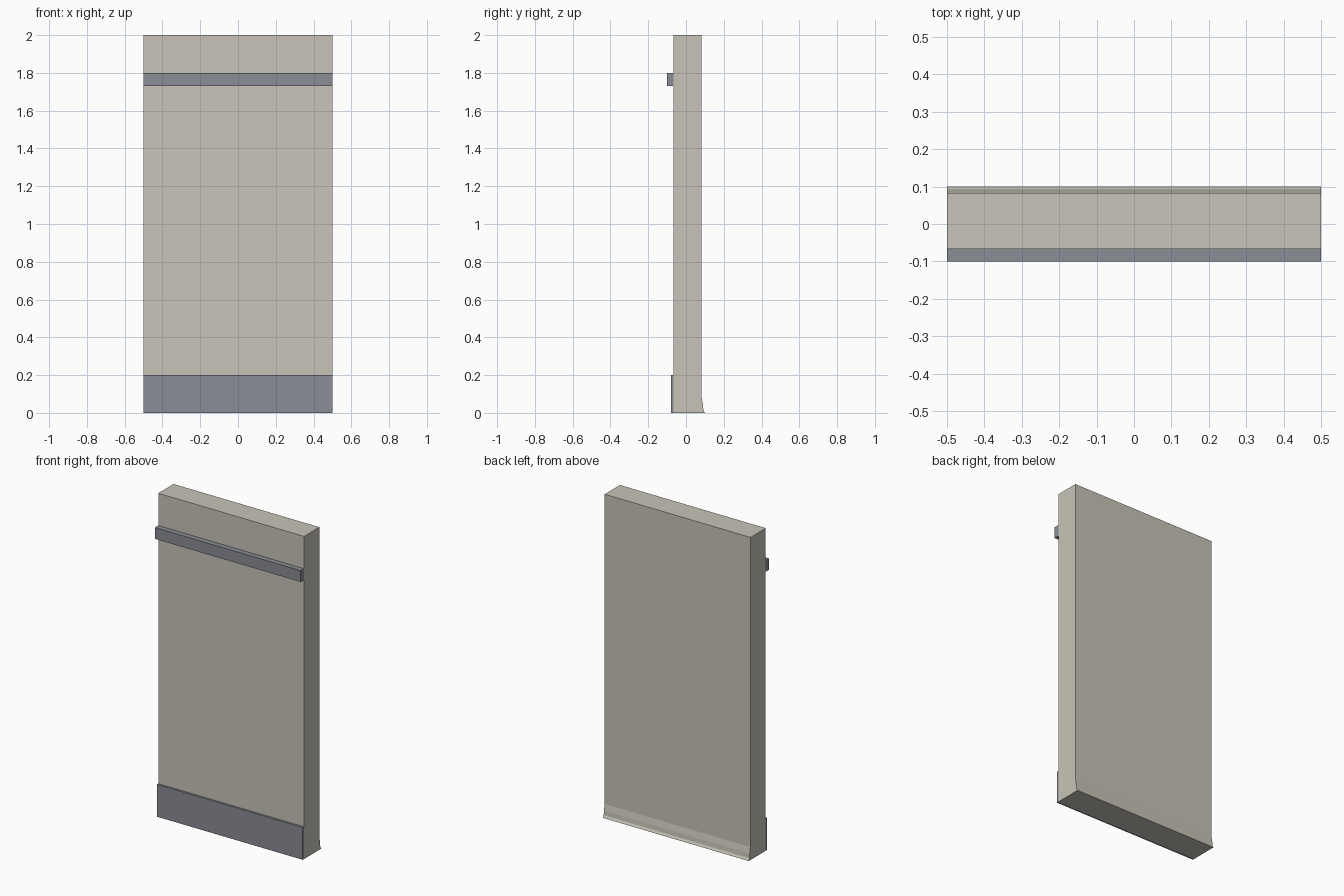
import bpy
import bmesh

if "Cube" in bpy.data.objects:
    bpy.data.objects.remove(bpy.data.objects["Cube"], do_unlink=True)


def material(name, color):
    mat = bpy.data.materials.new(name)
    mat.use_nodes = True
    mat.diffuse_color = (*color, 1)
    mat.node_tree.nodes["Principled BSDF"].inputs["Base Color"].default_value = (*color, 1)
    return mat


def extrude_profile(name, profile, mat, half_width=0.5):
    """Extrude a (y, z) outline along x."""
    bm = bmesh.new()
    face = bm.faces.new([bm.verts.new((-half_width, y, z)) for y, z in profile])
    new = bmesh.ops.extrude_face_region(bm, geom=[face])["geom"]
    verts = [v for v in new if isinstance(v, bmesh.types.BMVert)]
    bmesh.ops.translate(bm, verts=verts, vec=(2 * half_width, 0, 0))
    bmesh.ops.recalc_face_normals(bm, faces=bm.faces)
    mesh = bpy.data.meshes.new(name)
    bm.to_mesh(mesh)
    bm.free()
    mesh.materials.append(mat)
    obj = bpy.data.objects.new(name, mesh)
    bpy.context.collection.objects.link(obj)
    return obj


def box(y0, y1, z0, z1):
    return [(y0, z0), (y1, z0), (y1, z1), (y0, z1)]


plaster = material("warm plaster", (0.577, 0.552, 0.479))
trim = material("blue grey trim", (0.254, 0.266, 0.301))

FRONT, BACK = -0.067, 0.083

# Main wall slab
extrude_profile("wall_panel", box(FRONT, BACK, 0, 2), plaster)

# Front trim: high rail and low kick board
extrude_profile("wall_rail", box(-0.1, FRONT, 1.73, 1.8), trim)
extrude_profile("kick_board", box(-0.08, FRONT, 0, 0.2), trim)

# Moulded skirting along the foot of the back
skirting = [(BACK, 0), (0.1, 0), (0.092, 0.014), (0.09, 0.042), (BACK, 0.08)]
extrude_profile("back_skirting", skirting, plaster)
